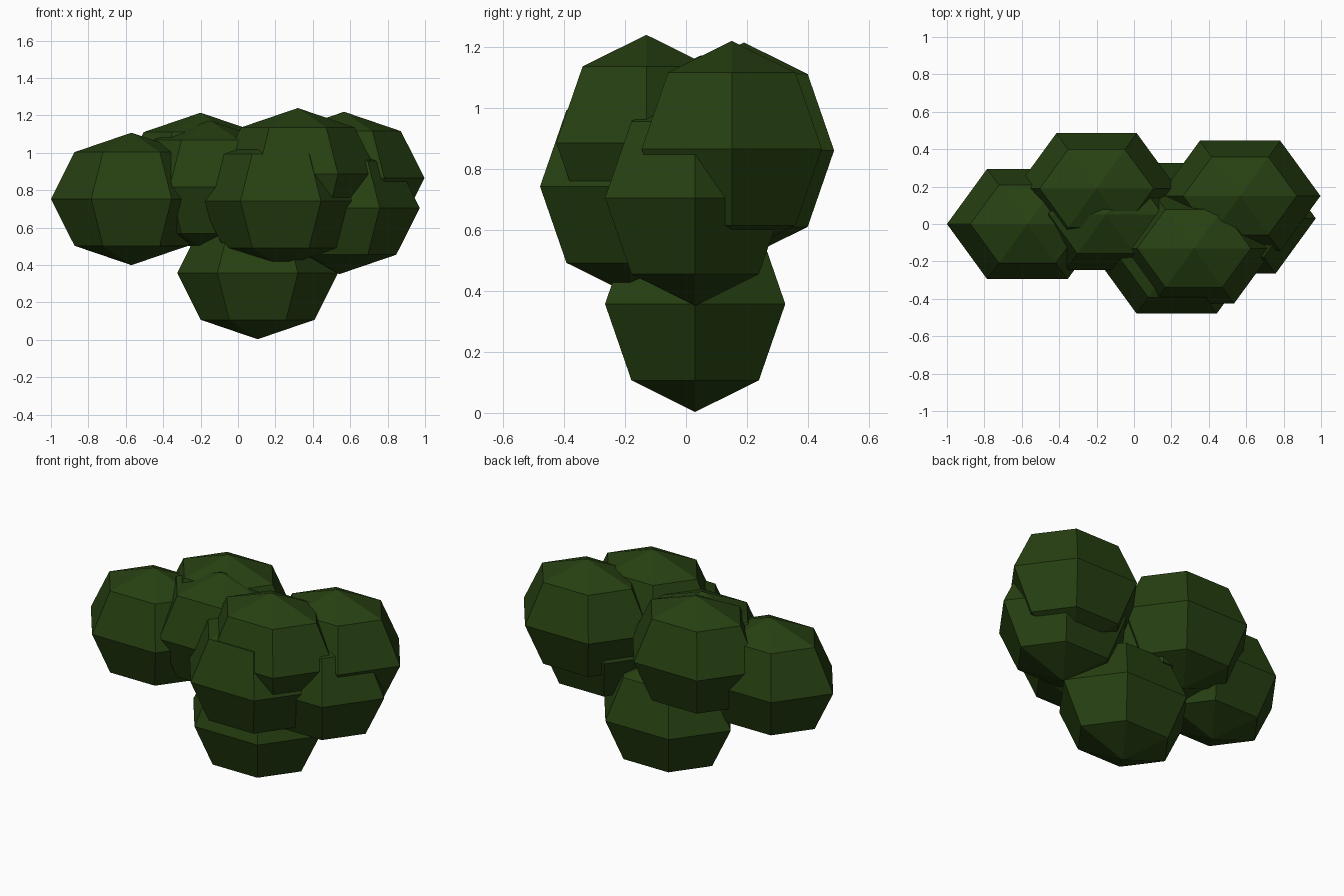
import bpy, bmesh, math

if "Cube" in bpy.data.objects:
    bpy.data.objects.remove(bpy.data.objects["Cube"])

# Dark leaf colour shared by the whole bush
leaf = bpy.data.materials.new("dark_leaf_green")
leaf.diffuse_color = (0.02, 0.052, 0.006, 1.0)
leaf.use_nodes = True
leaf.node_tree.nodes["Principled BSDF"].inputs["Base Color"].default_value = leaf.diffuse_color

RX, RY, RZ = 0.43, 0.341, 0.354   # radii of every leaf clump
SIDES = 6


def leaf_clump(name, centre):
    """Flat-faced, six-sided, four-band squashed ball."""
    bm = bmesh.new()
    rings = []
    for lat in (-45, 0, 45):
        c, s = math.cos(math.radians(lat)), math.sin(math.radians(lat))
        rings.append([bm.verts.new((RX * c * math.cos(math.tau * i / SIDES),
                                    RY * c * math.sin(math.tau * i / SIDES),
                                    RZ * s)) for i in range(SIDES)])
    bottom = bm.verts.new((0, 0, -RZ))
    top = bm.verts.new((0, 0, RZ))
    for i in range(SIDES):
        j = (i + 1) % SIDES
        bm.faces.new((bottom, rings[0][j], rings[0][i]))
        bm.faces.new((top, rings[2][i], rings[2][j]))
        for lo, hi in zip(rings, rings[1:]):
            bm.faces.new((lo[i], lo[j], hi[j], hi[i]))
    bmesh.ops.recalc_face_normals(bm, faces=bm.faces)
    mesh = bpy.data.meshes.new(name)
    bm.to_mesh(mesh)
    bm.free()
    mesh.materials.append(leaf)
    obj = bpy.data.objects.new(name, mesh)
    obj.location = centre
    bpy.context.collection.objects.link(obj)


# Overlapping clumps that make up the bush
clumps = {
    "base_clump": (0.105, 0.03, 0.357),
    "left_clump": (-0.57, 0.0, 0.753),
    "back_left_clump": (-0.20, 0.19, 0.86),
    "middle_clump": (-0.15, 0.05, 0.818),
    "front_clump": (0.228, -0.183, 0.742),
    "top_clump": (0.32, -0.13, 0.885),
    "right_back_clump": (0.567, 0.15, 0.865),
    "right_low_clump": (0.542, 0.03, 0.705),
}
for name, centre in clumps.items():
    leaf_clump(name, centre)
